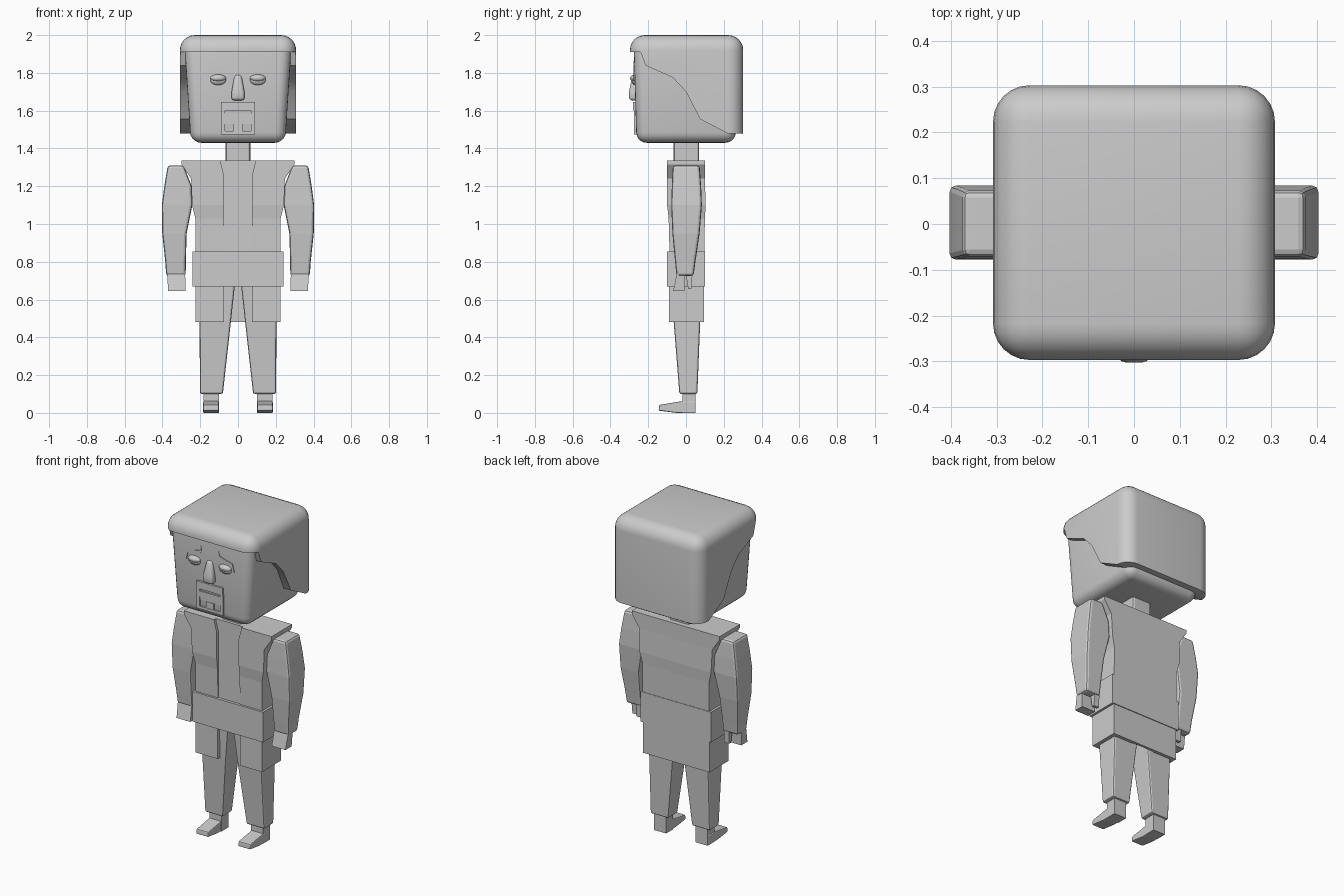
import bpy, bmesh, math
from mathutils import Vector

if "Cube" in bpy.data.objects:
    bpy.data.objects.remove(bpy.data.objects["Cube"])

mat = bpy.data.materials.new("plain grey")
mat.diffuse_color = (0.6, 0.6, 0.6, 1)
mat.use_nodes = True
mat.node_tree.nodes["Principled BSDF"].inputs["Base Color"].default_value = mat.diffuse_color


def apply(ob, kind, **kw):
    m = ob.modifiers.new(kind, kind)
    for k, v in kw.items():
        setattr(m, k, v)
    bpy.context.view_layer.objects.active = ob
    bpy.ops.object.modifier_apply(modifier=m.name)


def finish(name, bm, bevel=0, seg=2, smooth=False):
    bmesh.ops.recalc_face_normals(bm, faces=bm.faces)
    me = bpy.data.meshes.new(name)
    bm.to_mesh(me)
    bm.free()
    me.materials.append(mat)
    ob = bpy.data.objects.new(name, me)
    bpy.context.collection.objects.link(ob)
    if bevel:
        apply(ob, 'BEVEL', width=bevel, segments=seg, limit_method='ANGLE',
              angle_limit=math.radians(40))
    if smooth:
        soften(ob)
    return ob


def soften(ob):
    bpy.ops.object.select_all(action='DESELECT')
    ob.select_set(True)
    bpy.context.view_layer.objects.active = ob
    bpy.ops.object.shade_smooth_by_angle(angle=math.radians(30))


# Stack of rectangular sections (z, x0, x1, y0, y1), mirrored when s = -1
def loft(name, sections, s=1, **kw):
    bm = bmesh.new()
    rings = [[bm.verts.new((s * x, y, z)) for x, y in
              ((x0, y0), (x1, y0), (x1, y1), (x0, y1))]
             for z, x0, x1, y0, y1 in sections]
    for a, b in zip(rings, rings[1:]):
        for i in range(4):
            j = (i + 1) % 4
            bm.faces.new((a[i], a[j], b[j], b[i]))
    bm.faces.new(rings[0])
    bm.faces.new(rings[-1])
    return finish(name, bm, **kw)


def box(name, x0, x1, y0, y1, z0, z1, s=1, **kw):
    return loft(name, [(z0, x0, x1, y0, y1), (z1, x0, x1, y0, y1)], s, **kw)


# Outline of 3D points swept along a vector
def prism(name, pts, sweep, **kw):
    bm = bmesh.new()
    f = bm.faces.new([bm.verts.new(p) for p in pts])
    r = bmesh.ops.extrude_face_region(bm, geom=[f])
    vs = [g for g in r['geom'] if isinstance(g, bmesh.types.BMVert)]
    bmesh.ops.translate(bm, verts=vs, vec=Vector(sweep))
    return finish(name, bm, **kw)


def cut(ob, cutter, op='DIFFERENCE'):
    cutter.hide_render = True
    apply(ob, 'BOOLEAN', object=cutter, operation=op, solver='EXACT')
    bpy.data.objects.remove(cutter)


# Head
loft("head", [(1.43, -.25, .25, -.262, .262), (1.96, -.284, .284, -.277, .28)],
     bevel=.055, seg=5, smooth=True)

# Hair: rounded block trimmed by a side hairline
hair = box("hair", -.308, .308, -.297, .303, 1.30, 2.0, bevel=.08, seg=6)
line = [(-.4, 1.915), (-.24, 1.91), (-.215, 1.84), (-.07, 1.775), (0, 1.70),
        (.075, 1.555), (.22, 1.48), (.4, 1.475), (.4, 2.1), (-.4, 2.1)]
cut(hair, prism("hair_cutter", [(-.5, y, z) for y, z in line], (1, 0, 0)), 'INTERSECT')
soften(hair)

# Face details
loft("nose", [(1.655, -.035, .035, -.302, -.25), (1.70, -.034, .034, -.302, -.25),
              (1.79, -.018, .018, -.283, -.25)], bevel=.015, seg=3, smooth=True)
for s, side in ((1, "left"), (-1, "right")):
    for part, z, h, d in (("eye", 1.762, .027, .018), ("eyelid", 1.772, .02, .026)):
        bm = bmesh.new()
        bmesh.ops.create_uvsphere(bm, u_segments=20, v_segments=10, radius=1)
        for v in bm.verts:
            v.co = (s * .105 + v.co.x * .042, -.27 + v.co.y * d, z + v.co.z * h)
        finish(side + "_" + part, bm, smooth=True)
    brow = [(.168, 1.76), (.155, 1.81), (.068, 1.835), (.062, 1.862),
            (.055, 1.86), (.06, 1.82), (.148, 1.80), (.16, 1.758)]
    prism(side + "_eyebrow", [(s * x, -.277, z) for x, z in brow], (0, .02, 0))
    box(side + "_beard", .07, .09, -.276, -.25, 1.475, 1.60, s)
box("moustache", -.09, .09, -.28, -.25, 1.60, 1.645)
box("beard_chin", -.09, .09, -.275, -.25, 1.475, 1.492)
box("upper_lip", -.07, .07, -.274, -.25, 1.55, 1.585)
box("lower_lip", -.07, .07, -.27, -.25, 1.53, 1.55)
box("chin_tuft", -.025, .025, -.273, -.25, 1.49, 1.53)

# Neck and shirt collar
box("neck", -.065, .065, -.065, .07, 1.30, 1.46, bevel=.012)
box("collar", -.105, .105, -.08, .085, 1.30, 1.328)

# Jacket with a recessed front opening
jacket = loft("jacket", [(.84, -.226, .226, -.087, .097), (1.03, -.226, .226, -.092, .10),
                         (1.10, -.243, .243, -.10, .104), (1.24, -.248, .248, -.10, .10),
                         (1.315, -.298, .298, -.10, .10), (1.335, -.298, .298, -.10, .10)])
opening = [(-.075, .80), (.075, .80), (.075, 1.26), (.11, 1.4), (-.11, 1.4), (-.075, 1.26)]
cut(jacket, prism("opening_cutter", [(x, -.2, z) for x, z in opening], (0, .117, 0)))

# Coat skirt, split at the front
skirt = loft("coat_hip", [(.67, -.24, .24, -.10, .10), (.855, -.24, .24, -.10, .10)])
tail = box("coat_tail", -.226, .226, -.09, .095, .48, .68)
cut(tail, box("tail_cutter", -.075, .075, -.2, .08, .4, .67))

for s, side in ((1, "left"), (-1, "right")):
    # Trouser leg
    loft(side + "_leg", [(.10, .08, .202, -.035, .06), (.48, .038, .203, -.065, .075),
                         (.69, .015, .203, -.075, .085)], s, bevel=.01, seg=2)
    # Shoe
    box(side + "_ankle", .10, .182, -.018, .05, .0, .12, s)
    shoe = [(.05, 0), (-.05, 0), (-.145, .012), (-.142, .042), (-.02, .062), (.05, .062)]
    prism(side + "_shoe", [(s * .102, y, z) for y, z in shoe], (s * .082, 0, 0), bevel=.006)
    # Arm
    loft(side + "_arm", [(.725, .277, .38, -.05, .04), (.80, .276, .385, -.058, .05),
                         (.95, .272, .401, -.072, .072), (1.10, .242, .403, -.078, .084),
                         (1.20, .245, .39, -.075, .08), (1.31, .288, .372, -.07, .072)],
         s, bevel=.014, seg=2)
    # Hand and thumb
    loft(side + "_hand", [(.645, .277, .37, -.068, -.008), (.74, .28, .375, -.048, -.004)], s)
    loft(side + "_thumb", [(.655, .28, .315, .012, .03), (.74, .28, .315, -.002, .034)], s)
